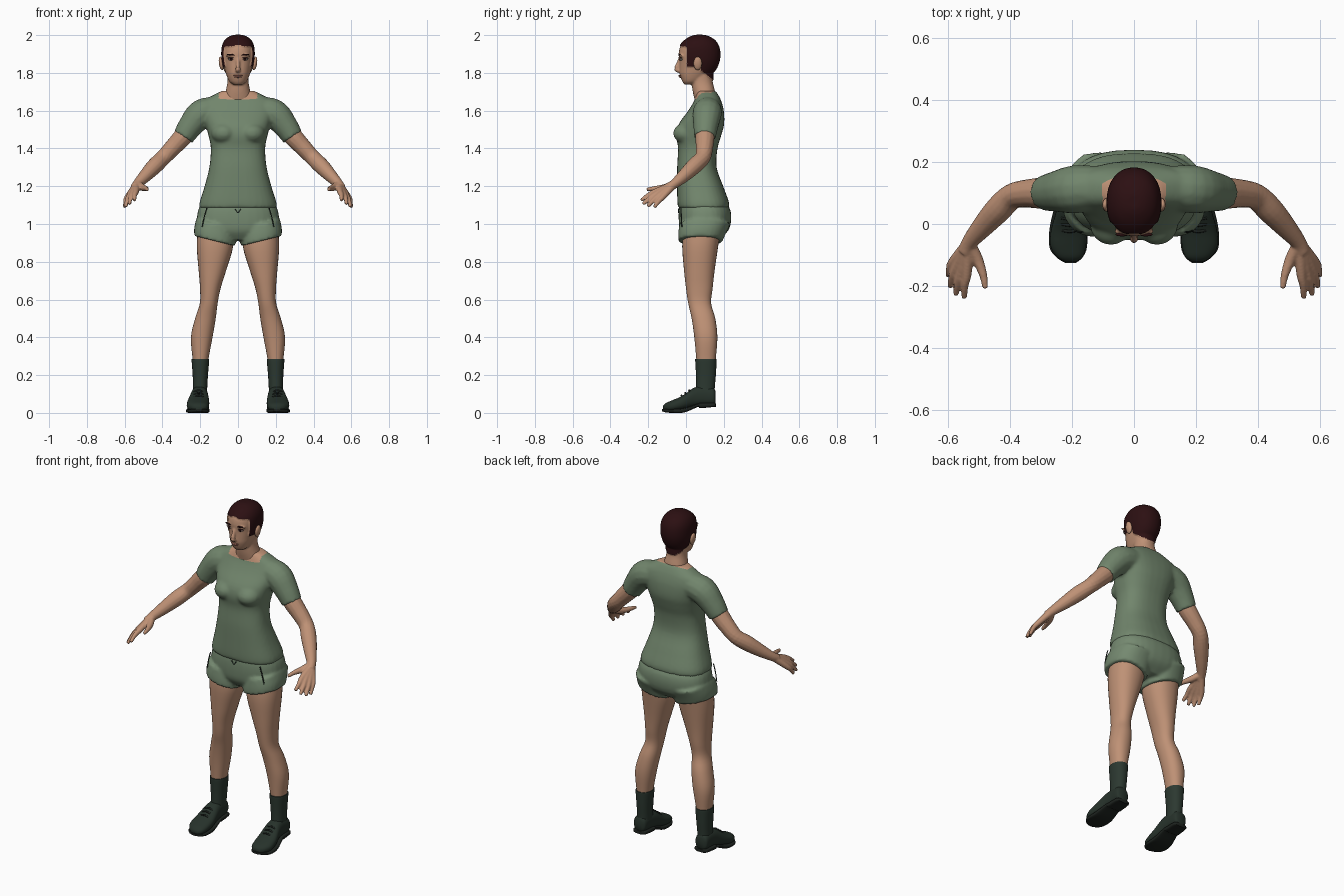
import bpy, bmesh, math
from mathutils import Vector, Matrix

old = bpy.data.objects.get("Cube")
if old:
    bpy.data.objects.remove(old, do_unlink=True)


def material(name, r, g, b):
    m = bpy.data.materials.new(name)
    m.use_nodes = True
    m.diffuse_color = (r, g, b, 1)
    bsdf = m.node_tree.nodes["Principled BSDF"]
    bsdf.inputs["Base Color"].default_value = (r, g, b, 1)
    bsdf.inputs["Roughness"].default_value = 0.8
    return m


SKIN = material("skin", 0.52, 0.285, 0.18)
SHIRT = material("shirt green", 0.165, 0.235, 0.15)
SHORTS = material("shorts green", 0.18, 0.255, 0.165)
HAIR = material("dark red brown hair", 0.025, 0.005, 0.006)
SOCK = material("dark green sock", 0.025, 0.04, 0.03)
SHOE = material("dark green shoe", 0.02, 0.032, 0.024)
SOLE = material("black sole", 0.012, 0.016, 0.013)
LIP = material("lip", 0.36, 0.15, 0.11)
EYE = material("eye white", 0.5, 0.45, 0.4)


def spline(rows, steps=4):
    """Smooth interpolation through rows of any width."""
    p = [Vector(r) for r in rows]
    p = [p[0] * 2 - p[1]] + p + [p[-1] * 2 - p[-2]]
    out = []
    for a, b, c, d in zip(p, p[1:], p[2:], p[3:]):
        for i in range(steps):
            t = i / steps
            out.append((b * 2 + (c - a) * t + (a * 2 - b * 5 + c * 4 - d) * t * t
                        + (b * 3 - a - c * 3 + d) * t ** 3) / 2)
    return out + [p[-2]]


def skin_rings(bm, rings):
    """Bridge rings of points and cap both ends."""
    rings = [[bm.verts.new(co) for co in ring] for ring in rings]
    n = len(rings[0])
    faces = [bm.faces.new(rings[0]), bm.faces.new(rings[-1])]
    for a, b in zip(rings, rings[1:]):
        faces += [bm.faces.new((a[i], a[(i + 1) % n], b[(i + 1) % n], b[i])) for i in range(n)]
    bmesh.ops.recalc_face_normals(bm, faces=faces)


def loft(bm, rows, axis="z", power=2.2, tilt=0.0, n=32):
    """Rows are (position, low a, high a, low b, high b) along z or y."""
    rings = []
    for w, a0, a1, b0, b1 in spline(rows):
        ring = []
        for i in range(n):
            t = math.tau * i / n
            c, s = math.cos(t), math.sin(t)
            u = (a1 - a0) / 2 * math.copysign(abs(c) ** (2 / power), c)
            v = (b1 - b0) / 2 * math.copysign(abs(s) ** (2 / power), s) + (b0 + b1) / 2
            x = u + (a0 + a1) / 2
            ring.append((x, v, w + u * tilt) if axis == "z" else (x, w, v))
        rings.append(ring)
    skin_rings(bm, rings)


def tube(bm, points, side=1, n=14):
    """Round limb through (x, y, z, radius) points."""
    path = spline(points)
    rings = []
    for i, p in enumerate(path):
        d = (path[min(i + 1, len(path) - 1)] - path[max(i - 1, 0)]).to_3d()
        q = d.to_track_quat("Z", "Y")
        ring = []
        for k in range(n):
            t = math.tau * k / n
            co = p.to_3d() + q @ Vector((math.cos(t), math.sin(t), 0)) * p[3]
            ring.append((co.x * side, co.y, co.z))
        rings.append(ring)
    skin_rings(bm, rings)


def ball(bm, centre, size, turn=0.0):
    mat = Matrix.Translation(centre) @ Matrix.Rotation(turn, 4, "Y") @ Matrix.Diagonal((*size, 1))
    bmesh.ops.create_uvsphere(bm, u_segments=20, v_segments=12, radius=1, matrix=mat)


def finish(bm, name, mats, voxel=0, smooth=3, mirror=False):
    me = bpy.data.meshes.new(name)
    bm.to_mesh(me)
    bm.free()
    ob = bpy.data.objects.new(name, me)
    bpy.context.collection.objects.link(ob)
    if voxel:
        # Fuse overlapping volumes into one clean surface
        r = ob.modifiers.new("fuse", "REMESH")
        r.mode, r.voxel_size = "VOXEL", voxel
        s = ob.modifiers.new("soften", "SMOOTH")
        s.factor, s.iterations = 0.5, smooth
        bpy.context.view_layer.update()
        ob.data = bpy.data.meshes.new_from_object(
            ob.evaluated_get(bpy.context.evaluated_depsgraph_get()))
        ob.modifiers.clear()
        ob.data.name = name
    ob.data.materials.clear()
    for m in mats:
        ob.data.materials.append(m)
    if mirror:
        ob.modifiers.new("mirror", "MIRROR").use_mirror_merge = False
    bpy.ops.object.select_all(action="DESELECT")
    bpy.context.view_layer.objects.active = ob
    ob.select_set(True)
    bpy.ops.object.shade_smooth_by_angle(angle=math.radians(50))
    return ob


# Shirt: torso, bust and sleeves fused, with a cut neckline
bm = bmesh.new()
loft(bm, [(z, -h, h, y0, y1) for z, y0, y1, h in (
    (1.085, -.042, .228, .207), (1.12, -.046, .226, .202), (1.2, -.047, .197, .177),
    (1.3, -.047, .162, .152), (1.4, -.042, .167, .144), (1.47, -.052, .187, .157),
    (1.53, -.038, .202, .172), (1.6, .012, .2, .19), (1.65, .042, .187, .185),
    (1.68, .052, .173, .135), (1.705, .06, .157, .085))], power=2.5)
for s in (1, -1):
    ball(bm, (s * .075, 0, 1.48), (.068, .068, .055))
    tube(bm, [(.1, .118, 1.605, .07), (.19, .112, 1.585, .078),
              (.25, .105, 1.52, .067), (.29, .1, 1.46, .057)], s)
shirt = finish(bm, "shirt", [SHIRT, SKIN], .009, 4)
bm = bmesh.new()
bm.from_mesh(shirt.data)
slope = Vector((0, -.41, 1)).normalized()
neck_point = Vector((0, .04, 1.657))
bmesh.ops.bisect_plane(bm, geom=bm.verts[:] + bm.edges[:] + bm.faces[:],
                       plane_co=neck_point, plane_no=slope)
for f in bm.faces:
    c = f.calc_center_median()
    f.material_index = int((c - neck_point).dot(slope) > 0 and abs(c.x) < .1)
bm.to_mesh(shirt.data)
bm.free()

# Shorts: pelvis and two flared leg openings
bm = bmesh.new()
loft(bm, [(1.12, -.19, .19, -.03, .21), (1.07, -.212, .212, -.038, .236),
          (1.01, -.217, .217, -.038, .238), (.96, -.2, .2, -.03, .22),
          (.915, -.12, .12, .0, .17)], power=2.4)
for s in (1, -1):
    loft(bm, [(1.0, *sorted((s * .015, s * .222)), -.035, .235),
              (.95, *sorted((s * .012, s * .232)), -.041, .21),
              (.91, *sorted((s * .014, s * .232)), -.041, .193)], power=2.3, tilt=s * .25)
finish(bm, "shorts", [SHORTS], .009, 3)

# Shorts trim: pocket seams and fly stitch
bm = bmesh.new()
for s in (1, -1):
    tube(bm, [(.165, -.026, 1.085, .003), (.178, -.025, 1.04, .003), (.19, -.022, .985, .003)], s, 6)
tube(bm, [(-.015, -.039, 1.08, .003), (0, -.04, 1.06, .003), (.014, -.039, 1.08, .003)], 1, 6)
finish(bm, "shorts_seams", [SOCK])

# Bare legs
bm = bmesh.new()
loft(bm, [(.98, .03, .212, -.012, .185), (.88, .026, .218, -.02, .17),
          (.75, .064, .208, -.01, .151), (.66, .092, .201, 0, .141),
          (.58, .108, .202, .012, .133), (.5, .118, .227, .03, .155),
          (.4, .135, .249, .044, .166), (.28, .157, .24, .055, .157),
          (.2, .163, .235, .06, .15)])
finish(bm, "legs", [SKIN], mirror=True)

# Socks
bm = bmesh.new()
loft(bm, [(.285, .153, .245, .049, .162), (.27, .153, .245, .049, .162),
          (.2, .159, .24, .053, .158), (.13, .163, .238, .054, .152),
          (.07, .165, .24, .05, .15)])
finish(bm, "socks", [SOCK], mirror=True)

# Shoes
bm = bmesh.new()
loft(bm, [(.156, .178, .232, .05, .115), (.143, .166, .245, .04, .133),
          (.09, .162, .246, .037, .142), (.04, .157, .252, .03, .132),
          (-.02, .152, .268, .015, .09), (-.07, .155, .27, .008, .068),
          (-.105, .165, .25, .01, .053), (-.121, .185, .225, .014, .038)], "y", 2.4)
finish(bm, "shoes", [SHOE], mirror=True)

# Soles with raised heel
bm = bmesh.new()
loft(bm, [(.158, .178, .232, .031, .05), (.145, .161, .248, .031, .054),
          (.075, .158, .252, .025, .052), (.065, .158, .254, .032, .05),
          (-.01, .151, .272, .002, .026), (-.075, .152, .273, 0, .02),
          (-.108, .166, .25, .003, .021), (-.126, .188, .222, .008, .021)], "y", 4)
finish(bm, "soles", [SOLE], mirror=True)

# Laces across the instep
bm = bmesh.new()
for y, z in ((.02, .12), (0, .106), (-.02, .092)):
    tube(bm, [(.182, y, z - .009, .005), (.208, y - .004, z, .005), (.234, y, z - .009, .005)], 1, 8)
finish(bm, "shoe_laces", [SOLE], mirror=True)

# Arms with hands; each finger ray runs from the wrist to form the palm
bm = bmesh.new()
tube(bm, [(.25, .105, 1.52, .046), (.29, .1, 1.465, .051), (.345, .098, 1.405, .046),
          (.395, .088, 1.352, .042), (.44, .045, 1.308, .043), (.49, -.01, 1.256, .035),
          (.53, -.058, 1.215, .026), (.545, -.09, 1.195, .024)])
for knuckle, tip in (((.54, -.16, 1.172), (.548, -.238, 1.125)),
                     ((.557, -.152, 1.162), (.575, -.228, 1.105)),
                     ((.573, -.14, 1.152), (.594, -.203, 1.092)),
                     ((.584, -.122, 1.144), (.6, -.168, 1.088))):
    middle = (Vector(knuckle) + Vector(tip)) / 2 + Vector((.003, 0, .004))
    tube(bm, [(.535, -.065, 1.208, .021), (*knuckle, .016), (*middle, .0125), (*tip, .009)])
tube(bm, [(.528, -.07, 1.208, .02), (.505, -.115, 1.193, .018),
          (.487, -.165, 1.188, .013), (.48, -.208, 1.183, .009)])
finish(bm, "arms", [SKIN], .005, 2, mirror=True)

# Head and neck, with nose and brow ridge fused in
bm = bmesh.new()
loft(bm, [(1.738, -.025, .025, -.008, .05), (1.755, -.046, .046, -.02, .08),
          (1.79, -.062, .062, -.033, .125), (1.82, -.071, .071, -.035, .155),
          (1.86, -.08, .08, -.035, .172), (1.9, -.083, .083, -.039, .177),
          (1.94, -.08, .08, -.03, .17), (1.97, -.066, .066, -.004, .15),
          (1.988, -.043, .043, .025, .12), (1.996, -.02, .02, .048, .095)])
loft(bm, [(1.64, -.08, .08, .05, .16), (1.7, -.066, .066, .036, .154),
          (1.75, -.056, .056, .03, .142), (1.8, -.056, .056, .03, .138)])
tube(bm, [(0, -.03, 1.88, .009), (0, -.042, 1.85, .01), (0, -.05, 1.822, .014), (0, -.036, 1.81, .013)])
for s in (1, -1):
    ball(bm, (s * .034, -.024, 1.893), (.03, .014, .009), s * .12)
head = finish(bm, "head", [SKIN, HAIR], .0055, 3)
bm = bmesh.new()
bm.from_mesh(head.data)
raised = set()
for f in bm.faces:
    x, y, z = f.calc_center_median()
    front = z > 1.945 - .15 * abs(x)
    temple = y > .008 and z > 1.835
    nape = y > .078 and z > 1.825 - .9 * (y - .07)
    if front or temple or nape:
        f.material_index = 1
        raised.update(f.verts)
bm.normal_update()
for v in raised:
    v.co += v.normal * .006
bm.to_mesh(head.data)
bm.free()

# Ears
bm = bmesh.new()
ball(bm, (.089, .062, 1.85), (.012, .022, .036), .15)
finish(bm, "ears", [SKIN], mirror=True)

# Eyes, pupils, brows and mouth
for name, mat, centre, size, turn in (
        ("eyes", EYE, (.036, -.025, 1.872), (.016, .009, .006), 0),
        ("pupils", HAIR, (.036, -.031, 1.872), (.007, .005, .006), 0),
        ("eyelids", HAIR, (.037, -.028, 1.879), (.018, .008, .003), .08),
        ("brows", HAIR, (.038, -.034, 1.896), (.022, .006, .0045), -.1)):
    bm = bmesh.new()
    ball(bm, centre, size, turn)
    finish(bm, name, [mat], mirror=True)
bm = bmesh.new()
ball(bm, (0, -.031, 1.786), (.025, .009, .004))
ball(bm, (0, -.03, 1.779), (.02, .009, .005))
finish(bm, "lips", [LIP])
